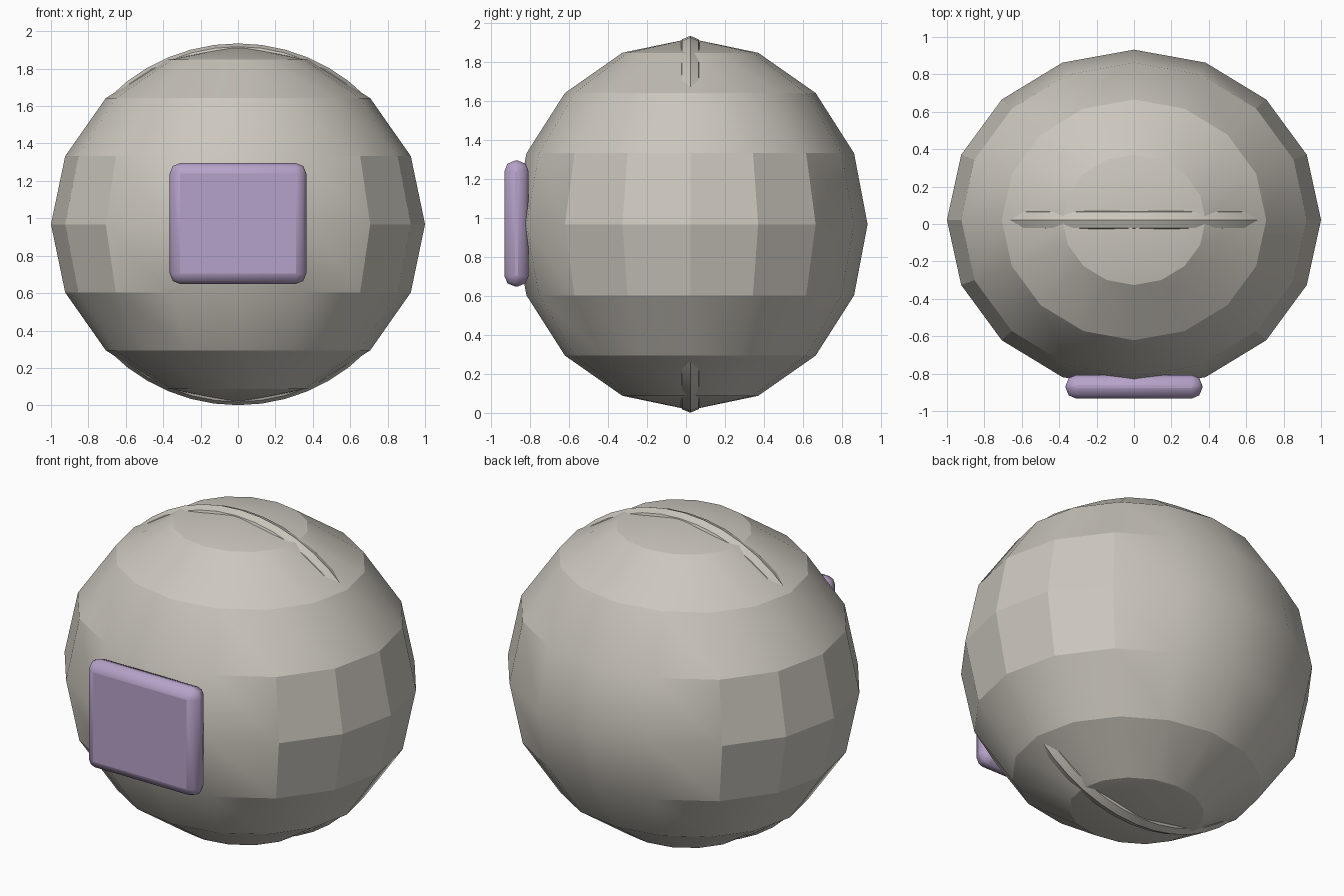
import bpy
from math import radians

cube = bpy.data.objects.get("Cube")
if cube:
    bpy.data.objects.remove(cube, do_unlink=True)

CENTRE = (0, 0.022, 0.968)


def material(name, rgb):
    m = bpy.data.materials.new(name)
    m.use_nodes = True
    m.diffuse_color = (*rgb, 1)
    m.node_tree.nodes["Principled BSDF"].inputs["Base Color"].default_value = (*rgb, 1)
    return m


def finish(name, mat, angle):
    ob = bpy.context.object
    ob.name = name
    ob.data.materials.append(mat)
    bpy.ops.object.transform_apply(location=False, rotation=True, scale=True)
    bpy.ops.object.shade_smooth_by_angle(angle=radians(angle))
    return ob


stone = material("warm grey", (0.60, 0.57, 0.51))
lilac = material("lilac", (0.47, 0.36, 0.58))

# Main body: slightly squashed low-poly ball
bpy.ops.mesh.primitive_uv_sphere_add(segments=16, ring_count=8, radius=1, location=CENTRE)
bpy.context.object.scale = (1, 0.91, 0.953)
finish("body", stone, 21.8)

# Upright seam ring that just breaks through the body
bpy.ops.mesh.primitive_torus_add(major_segments=48, minor_segments=8, major_radius=0.907,
                                 minor_radius=0.06, location=CENTRE,
                                 rotation=(radians(90), 0, 0))
finish("seam_ring", stone, 30)

# Rounded plate on the front
bpy.ops.mesh.primitive_cube_add(size=1, location=(0, -0.87, 0.972))
bpy.context.object.scale = (0.73, 0.125, 0.646)
plate = finish("front_plate", lilac, 30)
bevel = plate.modifiers.new("rounded_edges", "BEVEL")
bevel.width = 0.055
bevel.segments = 2
